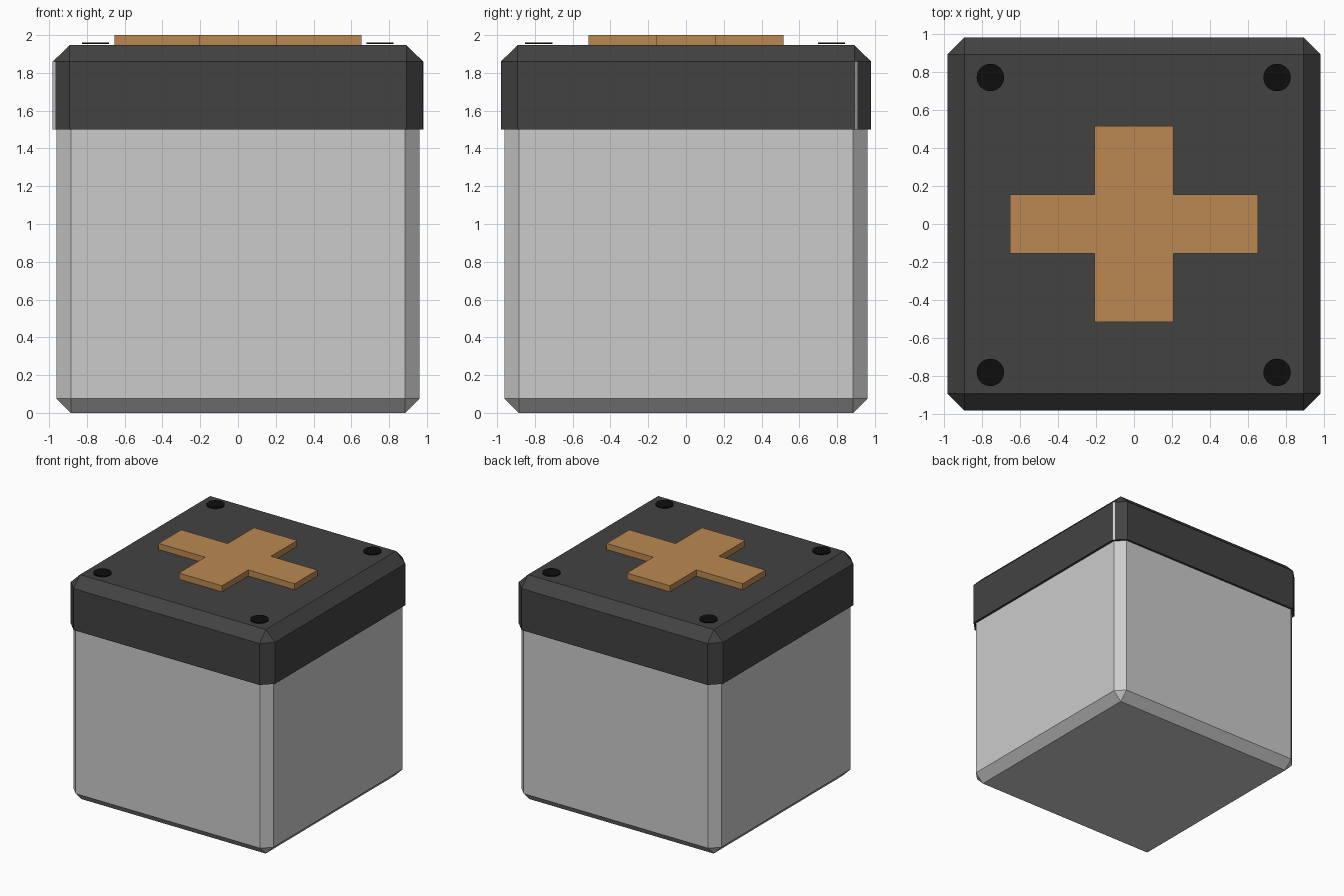
import bpy, bmesh, math

if "Cube" in bpy.data.objects:
    bpy.data.objects.remove(bpy.data.objects["Cube"])


def material(name, rgb):
    m = bpy.data.materials.new(name)
    m.diffuse_color = (*rgb, 1)
    m.use_nodes = True
    m.node_tree.nodes["Principled BSDF"].inputs["Base Color"].default_value = m.diffuse_color
    return m


dark = material("dark_grey", (0.055, 0.055, 0.055))
black = material("black", (0.004, 0.004, 0.004))
tan = material("tan", (0.50, 0.25, 0.085))


def add_object(name, bm, mat=None):
    bmesh.ops.recalc_face_normals(bm, faces=bm.faces)
    mesh = bpy.data.meshes.new(name)
    bm.to_mesh(mesh)
    bm.free()
    ob = bpy.data.objects.new(name, mesh)
    bpy.context.collection.objects.link(ob)
    if mat:
        mesh.materials.append(mat)
    return ob


def chamfered_box(name, half, cut, z_flat, z_shoulder, z_capped, mat=None):
    """Square block with chamfered uprights and one chamfered end."""
    inner = half - cut
    bm = bmesh.new()
    for sx in (-1, 1):
        for sy in (-1, 1):
            for z in (z_flat, z_shoulder):
                bm.verts.new((sx * half, sy * inner, z))
                bm.verts.new((sx * inner, sy * half, z))
            bm.verts.new((sx * inner, sy * inner, z_capped))
    bmesh.ops.convex_hull(bm, input=bm.verts[:])
    bmesh.ops.dissolve_limit(bm, angle_limit=math.radians(1),
                             verts=bm.verts[:], edges=bm.edges[:])
    return add_object(name, bm, mat)


# Body and overhanging lid
chamfered_box("body", 0.96, 0.075, 1.5, 0.075, 0.0)
chamfered_box("lid", 0.98, 0.088, 1.5, 1.86, 1.947, dark)

# Narrow grey strips on two opposite lid corners
for s, side in ((-1, "front_left"), (1, "back_right")):
    bm = bmesh.new()
    o = 0.001
    a, b = (s * (0.98 + o), s * (0.892 + o)), (s * (0.965 + o), s * (0.907 + o))
    bm.faces.new([bm.verts.new(p) for p in (
        (*a, 1.5), (*b, 1.5), (*b, 1.86), (*a, 1.86))])
    add_object("corner_strip_" + side, bm)

# Raised cross on the lid
x1, x2, y1, y2 = 0.207, 0.653, 0.155, 0.515
outline = [(x2, -y1), (x2, y1), (x1, y1), (x1, y2), (-x1, y2), (-x1, y1),
           (-x2, y1), (-x2, -y1), (-x1, -y1), (-x1, -y2), (x1, -y2), (x1, -y1)]
bm = bmesh.new()
face = bm.faces.new([bm.verts.new((x, y, 1.945)) for x, y in outline])
ext = bmesh.ops.extrude_face_region(bm, geom=[face], use_keep_orig=True)
for v in ext["geom"]:
    if isinstance(v, bmesh.types.BMVert):
        v.co.z = 2.0
add_object("cross", bm, tan)

# Thin corner studs
for x in (-0.755, 0.752):
    for y in (-0.78, 0.77):
        bpy.ops.mesh.primitive_cylinder_add(
            vertices=32, radius=0.072, depth=0.008, location=(x, y, 1.957))
        stud = bpy.context.object
        stud.name = "corner_stud"
        stud.data.materials.append(black)
